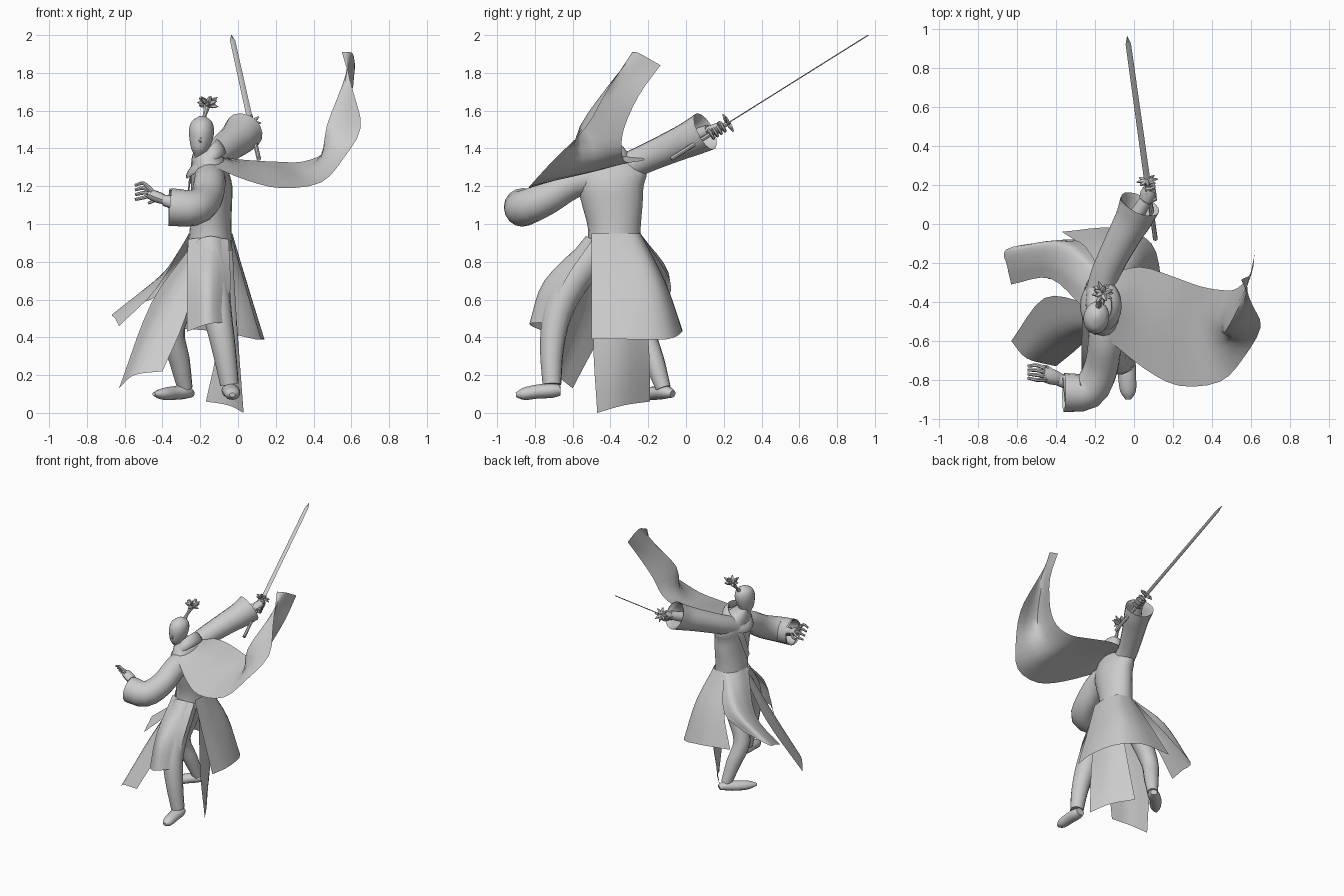
import bpy, bmesh, math, random
from mathutils import Vector

if "Cube" in bpy.data.objects:
    bpy.data.objects.remove(bpy.data.objects["Cube"])

random.seed(4)


def finish(name, bm, angle=40):
    bmesh.ops.recalc_face_normals(bm, faces=bm.faces)
    me = bpy.data.meshes.new(name)
    bm.to_mesh(me)
    bm.free()
    ob = bpy.data.objects.new(name, me)
    bpy.context.collection.objects.link(ob)
    bpy.ops.object.select_all(action='DESELECT')
    ob.select_set(True)
    bpy.context.view_layer.objects.active = ob
    bpy.ops.object.shade_smooth_by_angle(angle=math.radians(angle))
    return ob


def spline(pts, sub):
    """Catmull-Rom curve through points of any dimension."""
    p = [Vector(q) for q in pts]
    p = [p[0] * 2 - p[1]] + p + [p[-1] * 2 - p[-2]]
    out = []
    for i in range(1, len(p) - 2):
        a, b, c, d = p[i - 1:i + 3]
        for k in range(sub):
            t = k / sub
            out.append((b * 2 + (c - a) * t + (a * 2 - b * 5 + c * 4 - d) * t * t
                        + (b * 3 - a - c * 3 + d) * t ** 3) * 0.5)
    return out + [p[-2]]


def skin(bm, rings, closed=True):
    rows = [[bm.verts.new(v) for v in r] for r in rings]
    n = len(rows[0])
    for a, b in zip(rows, rows[1:]):
        for i in range(n if closed else n - 1):
            j = (i + 1) % n
            bm.faces.new((a[i], a[j], b[j], b[i]))
    return rows


def tube(name, pts, sides=12, sub=3, caps=True, flat=1.0, bm=None):
    """Round limb through (x, y, z, radius) points."""
    own = bm is None
    bm = bm or bmesh.new()
    s = spline(pts, sub)
    c = [v.to_3d() for v in s]
    q, old, rings = None, None, []
    for i, v in enumerate(s):
        d = (c[min(i + 1, len(c) - 1)] - c[max(i - 1, 0)]).normalized()
        q = d.to_track_quat('Z', 'Y') if q is None else old.rotation_difference(d) @ q
        old = d
        r = max(v[3], 0.001)
        rings.append([c[i] + q @ Vector((r * math.cos(a), r * flat * math.sin(a), 0))
                      for a in (2 * math.pi * k / sides for k in range(sides))])
    rows = skin(bm, rings)
    if caps:
        bm.faces.new(rows[0])
        bm.faces.new(rows[-1])
    return finish(name, bm) if own else None


def stack(name, layers, sides=20, sub=3, yaw=0):
    """Horizontal ellipses given as (x, y, z, rx, ry)."""
    bm = bmesh.new()
    cols = [spline([[l[k], l[2]] for l in layers], sub) for k in (0, 1, 3, 4)]
    cy, sy, rings = math.cos(yaw), math.sin(yaw), []
    for x, y, rx, ry in zip(*cols):
        ring = []
        for k in range(sides):
            a = 2 * math.pi * k / sides
            u, w = rx[0] * math.cos(a), ry[0] * math.sin(a)
            ring.append(Vector((x[0] + u * cy - w * sy, y[0] + u * sy + w * cy, x[1])))
        rings.append(ring)
    rows = skin(bm, rings)
    bm.faces.new(rows[0])
    bm.faces.new(rows[-1])
    return finish(name, bm, 60)


def sheet(name, rails, sub=4):
    """Cloth surface through several rails of equal length."""
    bm = bmesh.new()
    long = [spline(r, sub) for r in rails]
    skin(bm, [spline(row, sub) for row in zip(*long)], closed=False)
    return finish(name, bm, 60)


# Torso, head and hair
stack("robe_torso", [(-.15, -.38, .86, .120, .140), (-.145, -.38, .98, .11, .14), (-.14, -.39, 1.1, .108, .16),
                     (-.14, -.4, 1.2, .11, .175), (-.15, -.4, 1.28, .10, .19), (-.16, -.42, 1.35, .085, .13),
                     (-.18, -.45, 1.40, .05, .055)])
stack("head", [(-.2, -.46, 1.34, .035, .04), (-.2, -.485, 1.37, .034, .045), (-.2, -.49, 1.40, .048, .062),
               (-.195, -.485, 1.45, .062, .078), (-.193, -.48, 1.50, .066, .083),
               (-.192, -.475, 1.545, .052, .065), (-.19, -.47, 1.573, .012, .015)], yaw=-.15)
tube("nose", [(-.2, -.545, 1.475, .006), (-.2, -.562, 1.44, .008), (-.2, -.545, 1.43, .004)], 8)
tube("hair_stalk", [(-.185, -.43, 1.54, .018), (-.175, -.40, 1.58, .011), (-.163, -.36, 1.63, .02)], 8)
bm = bmesh.new()
for i in range(13):
    a = i * 2.4
    d = Vector((math.cos(a), math.sin(a) * .9, -.2 + 1.3 * i / 12)).normalized() * random.uniform(.055, .075)
    o = Vector((-.163, -.355, 1.632))
    tube("", [(*(o + d * t), r) for t, r in ((0, .010), (.55, .014), (1, .001))], 5, 2, bm=bm)
finish("hair_tuft", bm)

# Tilted scarf around the neck, and chest lapel
bm = bmesh.new()
ring = []
for k in range(24):
    a = 2 * math.pi * k / 24
    o = Vector((-.17 + .08 * math.cos(a), -.42 + .11 * math.sin(a), 1.345 + .065 * math.cos(a)))
    n = Vector((math.cos(a), math.sin(a), 0))
    ring.append([o + n * (.016 * math.cos(b) - .022 * math.sin(b)) + Vector((0, 0, .04 * math.sin(b)))
                 for b in (2 * math.pi * j / 8 for j in range(8))])
skin(bm, ring + [ring[0]])
bmesh.ops.remove_doubles(bm, verts=bm.verts, dist=1e-5)
finish("scarf", bm, 60)
sheet("lapel", [[(-.23, -.34, 1.34), (-.262, -.38, 1.22), (-.265, -.44, 1.05)],
                [(-.23, -.30, 1.32), (-.255, -.33, 1.2), (-.262, -.41, 1.02)]], 3)

# Flowing cape with a fold towards the tip
sheet("cape", [
    [(-.14, -.26, 1.36), (.03, -.22, 1.34), (.2, -.27, 1.33), (.34, -.32, 1.33), (.46, -.34, 1.38),
     (.53, -.33, 1.5), (.60, -.25, 1.68), (.62, -.135, 1.84)],
    [(-.10, -.42, 1.36), (.02, -.43, 1.31), (.19, -.49, 1.29), (.34, -.53, 1.27), (.44, -.55, 1.35),
     (.47, -.55, 1.52), (.55, -.40, 1.73), (.605, -.25, 1.905)],
    [(-.15, -.58, 1.31), (.05, -.74, 1.23), (.23, -.83, 1.19), (.44, -.81, 1.22), (.56, -.69, 1.35),
     (.65, -.53, 1.51), (.61, -.42, 1.70), (.55, -.285, 1.91)]], 3)

# Coat skirt panels, each rail runs from waist to hem
sheet("coat_back_panel", [
    [(-.04, -.5, .95), (.04, -.5, .66), (.12, -.5, .39)], [(-.03, -.38, .95), (.05, -.36, .68), (.14, -.32, .39)],
    [(-.06, -.27, .95), (.03, -.17, .69), (.09, -.10, .39)], [(-.14, -.24, .95), (-.09, -.11, .69), (-.1, -.02, .43)],
    [(-.2, -.25, .95), (-.26, -.12, .69), (-.37, -.04, .45)]])
sheet("coat_chest_panel", [
    [(-.17, -.24, .95), (-.28, -.09, .71), (-.46, -.09, .60)],
    [(-.2, -.25, .95), (-.38, -.10, .745), (-.655, -.13, .53)], [(-.25, -.32, .95), (-.42, -.19, .71), (-.65, -.22, .5)],
    [(-.26, -.43, .95), (-.43, -.28, .66), (-.63, -.31, .46)]])
sheet("coat_knee_panel", [
    [(-.265, -.46, .92), (-.27, -.66, .68), (-.27, -.75, .43)], [(-.15, -.52, .93), (-.16, -.75, .70), (-.16, -.83, .47)],
    [(-.05, -.49, .92), (-.04, -.64, .7), (-.05, -.73, .48)]])
sheet("under_front_panel", [
    [(-.25, -.4, .88), (-.46, -.38, .58), (-.63, -.60, .13)], [(-.22, -.5, .86), (-.40, -.56, .55), (-.55, -.69, .2)],
    [(-.18, -.52, .86), (-.28, -.63, .5), (-.4, -.73, .22)]])
sheet("under_back_panel", [
    [(-.03, -.46, .86), (0, -.49, .4), (.03, -.47, 0)], [(-.03, -.35, .86), (-.02, -.34, .4), (-.05, -.33, .04)],
    [(-.06, -.26, .86), (-.1, -.2, .4), (-.17, -.19, .06)]])

# Legs and shoes
tube("front_leg", [(-.15, -.46, .88, .09), (-.135, -.6, .70, .09), (-.11, -.68, .53, .078),
                   (-.075, -.71, .34, .064), (-.045, -.71, .15, .05)])
tube("rear_leg", [(-.16, -.30, .88, .085), (-.27, -.26, .66, .08), (-.345, -.23, .45, .064),
                  (-.31, -.17, .28, .055), (-.28, -.12, .13, .04)])
tube("front_shoe", [(-.04, -.665, .12, .035), (-.04, -.71, .118, .048), (-.035, -.79, .112, .046),
                    (-.03, -.86, .10, .04), (-.03, -.9, .095, .015)], flat=.8)
tube("rear_shoe", [(-.25, -.07, .10, .025), (-.28, -.11, .11, .045), (-.34, -.16, .105, .045),
                   (-.40, -.23, .10, .038), (-.445, -.275, .10, .012)], flat=.8)

# Wide sleeves, open at the cuff, with forearms inside
tube("sword_sleeve", [(-.17, -.36, 1.28, .08), (-.14, -.24, 1.335, .075), (-.05, -.06, 1.415, .086),
                      (.0, .03, 1.455, .096), (.03, .10, 1.49, .106)], 16, caps=False)
tube("cuff_lining_sword", [(.03, .10, 1.49, .106), (.015, .07, 1.475, .09), (-.03, -.03, 1.43, .07)], 16, caps=False)
tube("sword_forearm", [(-.04, -.04, 1.43, .045), (.06, .12, 1.495, .033)])
tube("guard_sleeve", [(-.15, -.46, 1.25, .085), (-.15, -.6, 1.22, .085), (-.17, -.74, 1.135, .088),
                      (-.235, -.855, 1.085, .095), (-.36, -.865, 1.09, .1)], 16, caps=False)
tube("cuff_lining_guard", [(-.36, -.865, 1.09, .1), (-.345, -.864, 1.09, .085), (-.26, -.86, 1.09, .07)], 16, caps=False)
tube("guard_forearm", [(-.25, -.84, 1.09, .045), (-.39, -.80, 1.125, .03)])


def hand(name, palm, fingers):
    bm = bmesh.new()
    tube("", palm, 10, flat=.75, bm=bm)
    for f in fingers:
        tube("", [(*p, .012 - .002 * i) for i, p in enumerate(f)], 7, bm=bm)
    finish(name, bm)


# Open hand, fingers fan out
hand("open_hand", [(-.37, -.80, 1.12, .028), (-.42, -.785, 1.14, .04), (-.47, -.77, 1.16, .036)],
     [[(-.455, -.80 + .02 * i, 1.175 - .006 * i), (-.50, -.80 + .025 * i, 1.215 - .025 * i),
       (-.545, -.79 + .02 * i, 1.205 - .025 * i)] for i in range(4)]
     + [[(-.41, -.765, 1.15), (-.445, -.735, 1.125), (-.475, -.735, 1.11)]])

# Sword along one straight axis
butt, tip = Vector((.11, -.08, 1.345)), Vector((-.035, .965, 2.0))
axis = (tip - butt).normalized()
side = axis.cross(Vector((0, 0, 1))).normalized()
thick = side.cross(axis)
at = lambda d: butt + axis * d
hand("grip_hand", [(.055, .11, 1.49, .03), (.07, .15, 1.50, .04), (.08, .18, 1.515, .034)],
     [[at(.25 + .024 * i) + side * a * .027 + thick * b * .027
       for a, b in ((-.6, .8), (1, .6), (.7, -1), (-.7, -.8))] for i in range(4)])
tube("sword_grip", [(*at(0), .012), (*at(.17), .012), (*at(.36), .012)], 8)
bm = bmesh.new()
for k in range(8):
    a = math.pi * k / 4
    d = side * math.cos(a) + thick * math.sin(a)
    tube("", [(*(at(.36) + d * r), w) for r, w in ((0, .010), (.03, .011), (.055, .003))], 5, 2, bm=bm)
finish("sword_guard", bm)
bm = bmesh.new()
end = (tip - butt).length
skin(bm, [[at(d) + side * s * w + thick * t * .003 for s, t in ((1, 0), (0, 1), (-1, 0), (0, -1))]
          for d, w in ((.36, .016), (end - .05, .014), (end, .001))])
finish("sword_blade", bm, 20)
